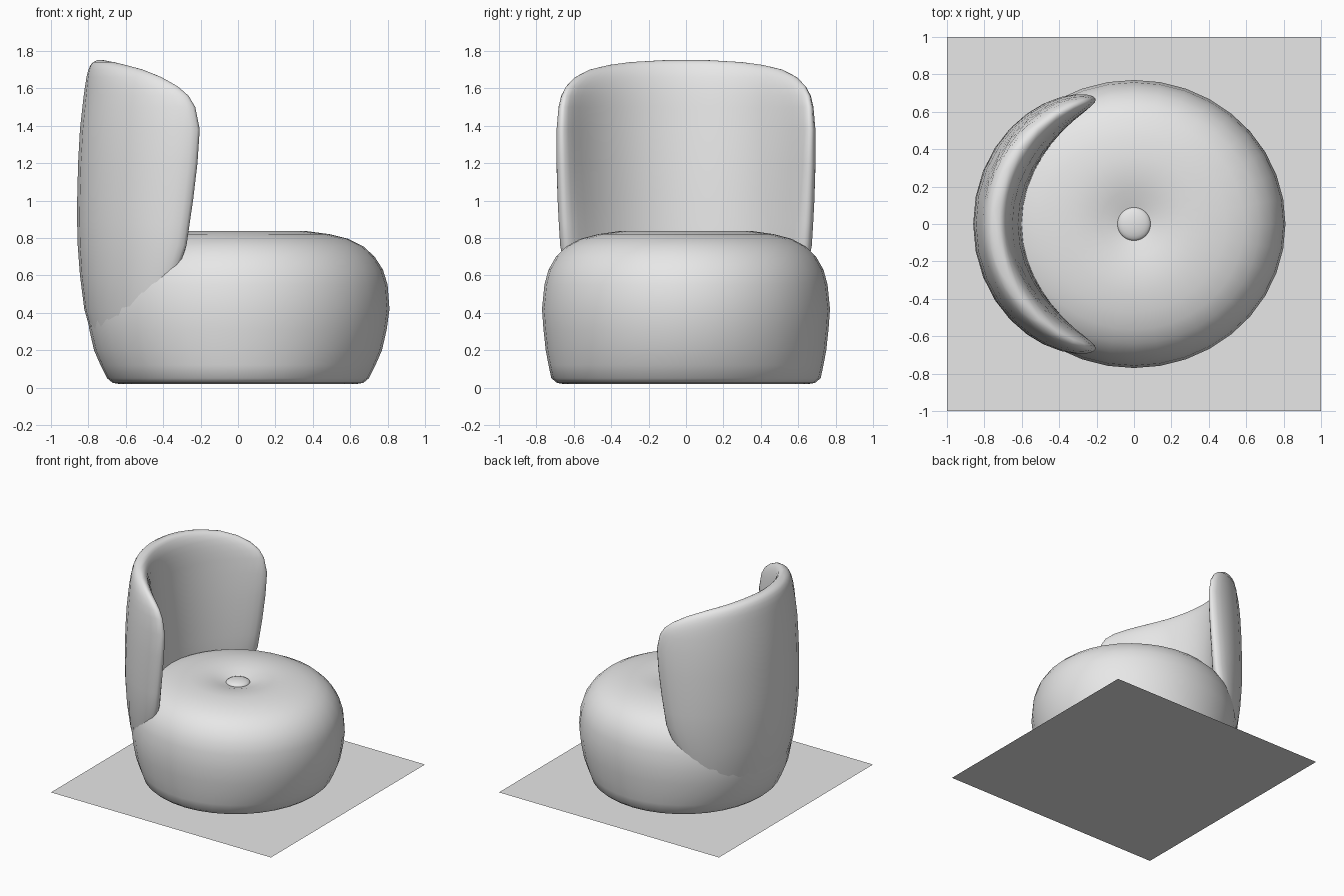
import bpy, bmesh, math

if "Cube" in bpy.data.objects:
    bpy.data.objects.remove(bpy.data.objects["Cube"])

grey = bpy.data.materials.new("light grey")
grey.diffuse_color = (0.8, 0.8, 0.8, 1)
grey.use_nodes = True
grey.node_tree.nodes["Principled BSDF"].inputs["Base Color"].default_value = grey.diffuse_color


def loft(name, rings):
    """Skin a stack of closed rings and cap both ends."""
    bm = bmesh.new()
    loops = [[bm.verts.new(p) for p in ring] for ring in rings]
    n = len(loops[0])
    for a, b in zip(loops, loops[1:]):
        for i in range(n):
            j = (i + 1) % n
            bm.faces.new((a[i], a[j], b[j], b[i])).smooth = True
    bm.faces.new(loops[0])
    bm.faces.new(loops[-1]).smooth = True
    bmesh.ops.recalc_face_normals(bm, faces=bm.faces)
    return finish(name, bm)


def finish(name, bm):
    me = bpy.data.meshes.new(name)
    bm.to_mesh(me)
    bm.free()
    me.materials.append(grey)
    ob = bpy.data.objects.new(name, me)
    bpy.context.collection.objects.link(ob)
    return ob


# Seat: rounded drum with a dimpled top (half width x, half width y, z)
seat = [(0.64, 0.66, 0.02), (0.67, 0.69, 0.025), (0.70, 0.72, 0.05), (0.735, 0.735, 0.12),
        (0.77, 0.75, 0.20), (0.795, 0.762, 0.31), (0.81, 0.77, 0.42), (0.80, 0.757, 0.55),
        (0.775, 0.735, 0.63), (0.73, 0.695, 0.70), (0.67, 0.64, 0.755), (0.59, 0.565, 0.795),
        (0.49, 0.47, 0.82), (0.37, 0.36, 0.836), (0.27, 0.27, 0.833), (0.18, 0.18, 0.82),
        (0.10, 0.10, 0.795), (0.05, 0.05, 0.783), (0.01, 0.01, 0.78)]
N = 36
loft("seat", [[(rx * math.cos(2 * math.pi * i / N), ry * math.sin(2 * math.pi * i / N), z)
               for i in range(N)] for rx, ry, z in seat])

# Backrest: crescent slices (z, half angle in degrees, outer radius, inner radius)
back = [(0.25, 50, 0.775, 0.64), (0.42, 56, 0.822, 0.62), (0.60, 62, 0.845, 0.60),
        (0.76, 67, 0.857, 0.60), (0.88, 68.5, 0.86, 0.605), (1.0, 70, 0.86, 0.61),
        (1.2, 72, 0.855, 0.62), (1.38, 73, 0.845, 0.635), (1.5, 71, 0.832, 0.645),
        (1.56, 68, 0.825, 0.65), (1.61, 63, 0.818, 0.657), (1.66, 55, 0.81, 0.665),
        (1.70, 45, 0.80, 0.677), (1.725, 34, 0.788, 0.69), (1.74, 24, 0.775, 0.70),
        (1.75, 10, 0.755, 0.718)]
M = 44


def crescent(z, deg, outer, inner):
    ring = []
    mid, half = (outer + inner) / 2, (outer - inner) / 2
    for i in range(M):
        a = 2 * math.pi * i / M
        c = math.cos(a)
        th = deg * c
        bulge = math.sqrt(max(0, 1 - abs(c) ** 2.5))
        r = mid + (0.70 - mid) * (th / 73) ** 2 + half * math.copysign(bulge, math.sin(a))
        t = math.radians(th)
        ring.append((-r * math.cos(t), r * math.sin(t), z))
    return ring


loft("backrest", [crescent(*s) for s in back])

# Button in the seat dimple
bm = bmesh.new()
bmesh.ops.create_uvsphere(bm, u_segments=24, v_segments=12, radius=0.09)
for v in bm.verts:
    v.co.z = v.co.z * 0.33 + 0.79
for f in bm.faces:
    f.smooth = True
finish("seat_button", bm)

# Square base panel the chair stands on
bm = bmesh.new()
bmesh.ops.create_grid(bm, x_segments=1, y_segments=1, size=1)
finish("base_panel", bm)
